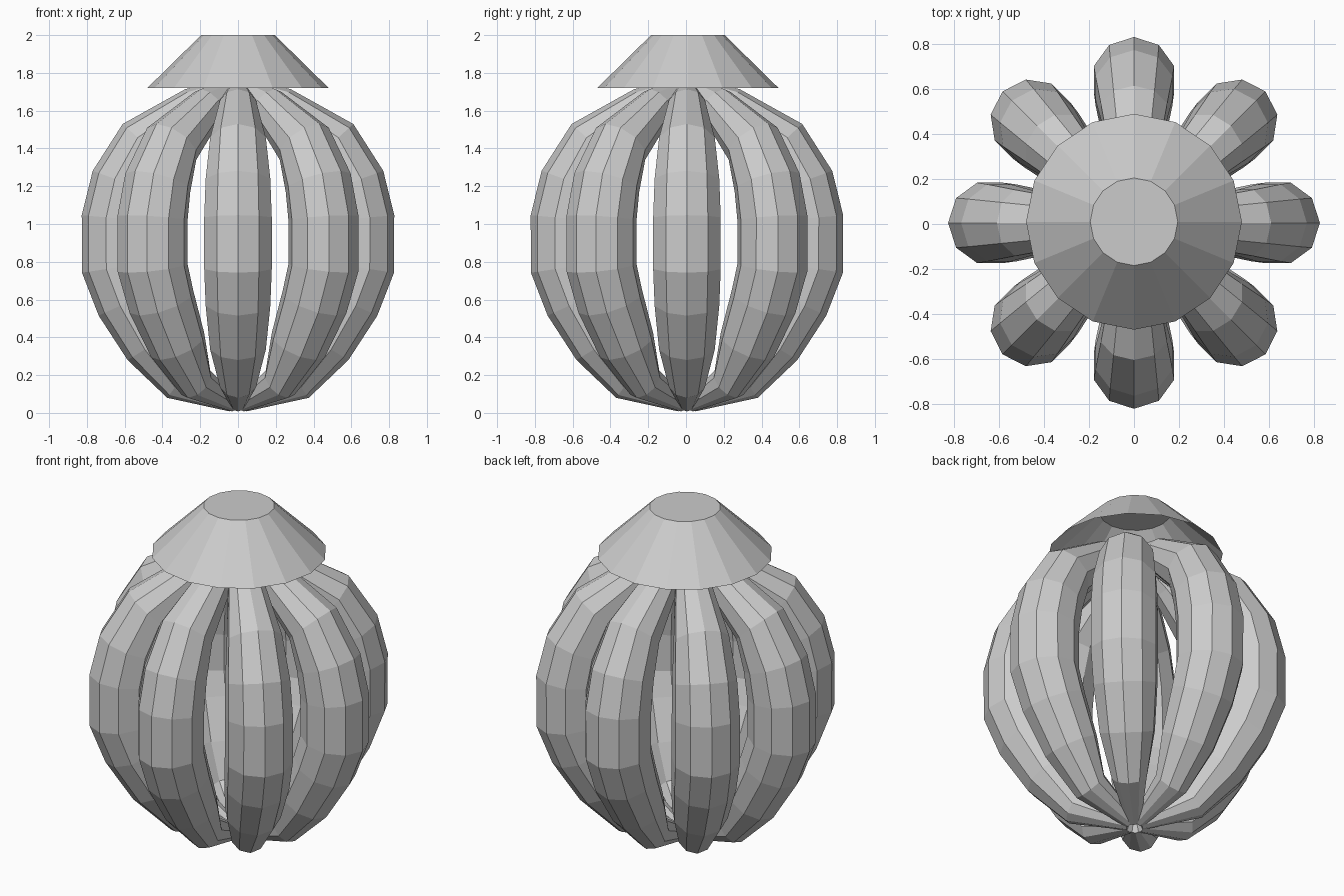
import bpy, bmesh, math
from mathutils import Vector, Matrix

if "Cube" in bpy.data.objects:
    bpy.data.objects.remove(bpy.data.objects["Cube"])

# rib centre line: (distance from axis, height, tube radius), bottom to top
PATH = [(0.03, 0.045, 0.04), (0.315, 0.16, 0.10), (0.452, 0.36, 0.155),
        (0.574, 0.59, 0.18), (0.64, 0.77, 0.188), (0.64, 1.03, 0.188),
        (0.60, 1.22, 0.18), (0.496, 1.425, 0.155), (0.225, 1.63, 0.10),
        (0.03, 1.73, 0.04)]
SIDES = 10
CY = 0.005


def finish(bm, name):
    bmesh.ops.recalc_face_normals(bm, faces=bm.faces)
    me = bpy.data.meshes.new(name)
    bm.to_mesh(me)
    bm.free()
    ob = bpy.data.objects.new(name, me)
    bpy.context.collection.objects.link(ob)
    return ob


def rib(name, angle):
    bm = bmesh.new()
    rot = Matrix.Translation((0, CY, 0)) @ Matrix.Rotation(angle, 4, 'Z')
    rings = []
    for i, (x, z, r) in enumerate(PATH):
        a, b = PATH[max(i - 1, 0)], PATH[min(i + 1, len(PATH) - 1)]
        t = Vector((b[0] - a[0], 0, b[1] - a[1])).normalized()
        out = Vector((t.z, 0, -t.x))
        ring = []
        for k in range(SIDES):
            w = 2 * math.pi * k / SIDES
            p = Vector((x, 0, z)) + out * r * math.cos(w) + Vector((0, r * math.sin(w), 0))
            ring.append(bm.verts.new(rot @ p))
        rings.append(ring)
    for lo, hi in zip(rings, rings[1:]):
        for k in range(SIDES):
            n = (k + 1) % SIDES
            bm.faces.new((lo[k], lo[n], hi[n], hi[k]))
    bm.faces.new(rings[0])
    bm.faces.new(rings[-1])
    return finish(bm, name)


# eight bowed ribs
for i in range(8):
    rib(f"rib_{i + 1}", i * math.pi / 4)

# flared cap, open underneath
bm = bmesh.new()
N = 16
pts = [[bm.verts.new((r * math.sin(2 * math.pi * k / N), CY + 0.005 + r * math.cos(2 * math.pi * k / N), z))
        for k in range(N)] for r, z in ((0.48, 1.72), (0.195, 2.0))]
for k in range(N):
    n = (k + 1) % N
    bm.faces.new((pts[0][k], pts[0][n], pts[1][n], pts[1][k]))
bm.faces.new(pts[1])
finish(bm, "cap")
